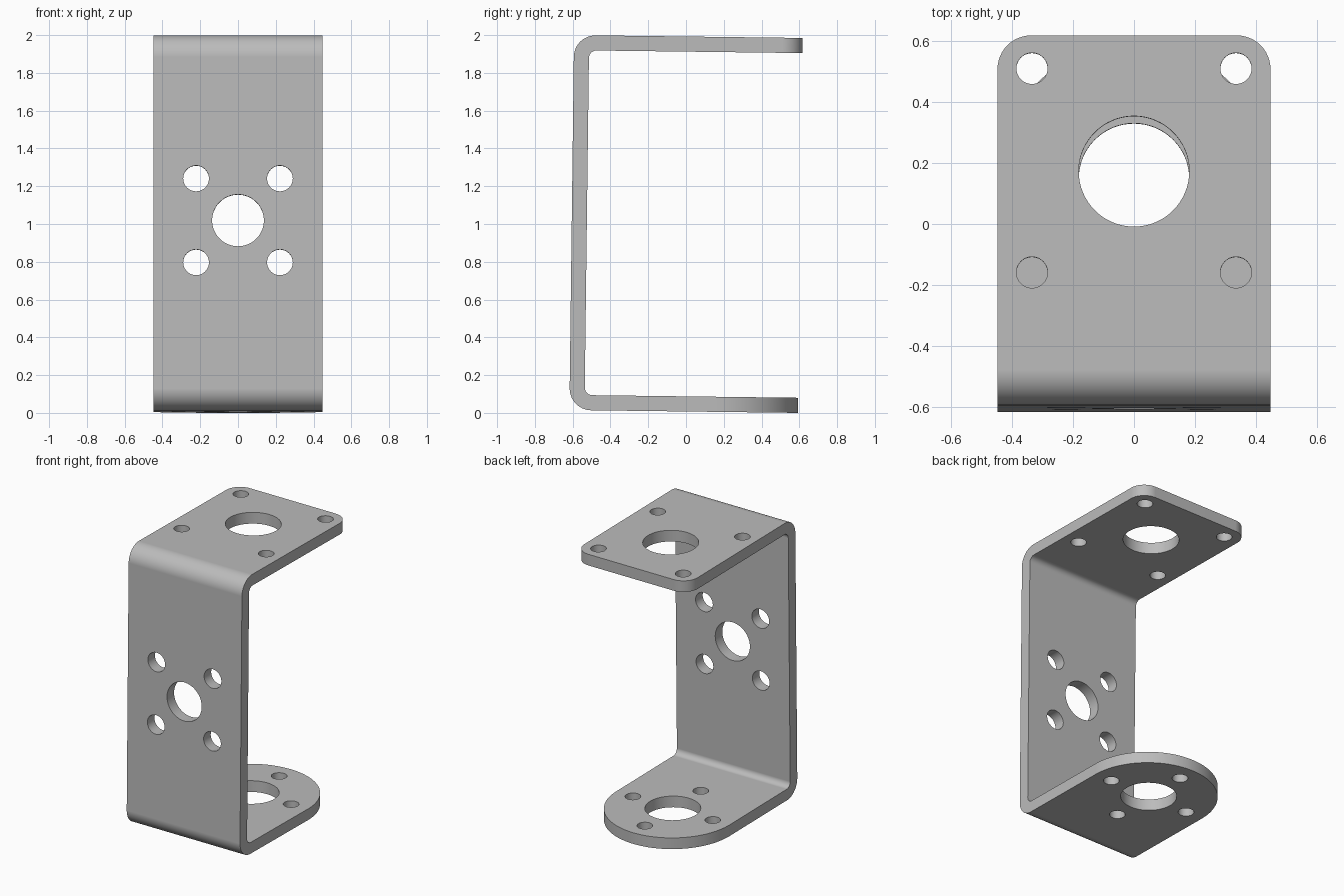
import bpy, bmesh
from math import sin, cos, pi
from mathutils import Matrix

cube = bpy.data.objects.get("Cube")
if cube:
    bpy.data.objects.remove(cube)

W = 0.447          # half width
D = 0.605          # half depth
H = 1.985          # height
T = 0.08           # sheet thickness
R_IN, R_OUT = 0.04, 0.115
HOLE_Y = 0.16      # flange hole pattern centre
HOLE_Z = 0.996     # wall hole pattern centre
TILT = -0.0125

steel = bpy.data.materials.new("grey metal")
steel.use_nodes = True
grey = (0.5, 0.5, 0.5, 1)
steel.diffuse_color = grey
steel.node_tree.nodes["Principled BSDF"].inputs["Base Color"].default_value = grey


def arc(cx, cy, r, start, end, n=12):
    angles = [start + (end - start) * i / n for i in range(n + 1)]
    return [(cx + r * cos(a), cy + r * sin(a)) for a in angles]


def prism(name, outline, place, offset):
    """Extrude a closed outline; place maps a 2D point to 3D."""
    bm = bmesh.new()
    face = bm.faces.new([bm.verts.new(place(a, b)) for a, b in outline])
    new = bmesh.ops.extrude_face_region(bm, geom=[face])["geom"]
    bmesh.ops.translate(bm, vec=offset, verts=[v for v in new if isinstance(v, bmesh.types.BMVert)])
    bmesh.ops.remove_doubles(bm, verts=bm.verts, dist=1e-5)
    bmesh.ops.recalc_face_normals(bm, faces=bm.faces)
    mesh = bpy.data.meshes.new(name)
    bm.to_mesh(mesh)
    bm.free()
    obj = bpy.data.objects.new(name, mesh)
    bpy.context.collection.objects.link(obj)
    return obj


def cut(cutter):
    cutter.hide_render = True
    mod = bracket.modifiers.new("cut", "BOOLEAN")
    mod.operation, mod.solver, mod.object = "DIFFERENCE", "EXACT", cutter
    bpy.context.view_layer.objects.active = bracket
    bpy.ops.object.modifier_apply(modifier=mod.name)
    bpy.data.objects.remove(cutter)


def circle(x, y, r, n=48):
    return arc(x, y, r, 0, 2 * pi, n)[:-1]


def cut_flange(outline, z):
    cut(prism("flange_cutter", outline, lambda a, b: (a, b, z - 0.2), (0, 0, 0.4)))


def cut_wall(outline):
    cut(prism("wall_cutter", outline, lambda a, b: (a, -D - 0.2, b), (0, 0.5, 0)))


def trim_end(r, z, n):
    """Round the two free corners of a flange."""
    y = D - r
    outline = arc(W - r, y, r, 0, pi / 2, n)
    left = arc(r - W, y, r, pi / 2, pi, n)
    outline += left[1:] if r == W else left
    outline += [(-1, y), (-1, 1), (1, 1), (1, y)]
    cut_flange(outline, z)


# Bent sheet: C-shaped side profile swept across the width
end, front, inner = D + 0.05, -D, -D + T
profile = [(end, 0)]
profile += arc(front + R_OUT, R_OUT, R_OUT, 1.5 * pi, pi)
profile += arc(front + R_OUT, H - R_OUT, R_OUT, pi, pi / 2)
profile += [(end, H), (end, H - T)]
profile += arc(inner + R_IN, H - T - R_IN, R_IN, pi / 2, pi, 8)
profile += arc(inner + R_IN, T + R_IN, R_IN, pi, 1.5 * pi, 8)
profile += [(end, T)]
bracket = prism("bracket", profile, lambda a, b: (-W, a, b), (2 * W, 0, 0))

# Flange ends: small corners on top, full half round below
trim_end(0.11, H, 12)
trim_end(W, 0, 32)

# Large centre holes
cut_flange(circle(0, HOLE_Y, 0.181, 64), H)
cut_flange(circle(0, HOLE_Y, 0.181, 64), 0)
cut_wall(circle(0, HOLE_Z + 0.008, 0.137, 64))

# Screw holes: squares on top and wall, diamond on the bottom
for sx in (-1, 1):
    for sy in (-1, 1):
        cut_flange(circle(sx * 0.334, HOLE_Y + 0.003 + sy * 0.334, 0.051), H)
        cut_wall(circle(sx * 0.222, HOLE_Z + 0.008 + sy * 0.222, 0.068))
    cut_flange(circle(sx * 0.315, HOLE_Y, 0.051), 0)
    cut_flange(circle(0, HOLE_Y + sx * 0.315, 0.051), 0)

# Slight backward lean, centred and standing on the ground
bracket.data.transform(Matrix.Translation((0, 0, 1)) @ Matrix.Rotation(TILT, 4, "X")
                       @ Matrix.Translation((0, 0, -H / 2)))
low = min(v.co.z for v in bracket.data.vertices)
bracket.data.transform(Matrix.Translation((0, 0, -low)))

bracket.data.materials.clear()
bracket.data.materials.append(steel)
bpy.ops.object.select_all(action="DESELECT")
bracket.select_set(True)
bpy.context.view_layer.objects.active = bracket
bpy.ops.object.shade_smooth_by_angle(angle=0.5)
normals = bracket.modifiers.new("flat faces", "WEIGHTED_NORMAL")
normals.keep_sharp = True
